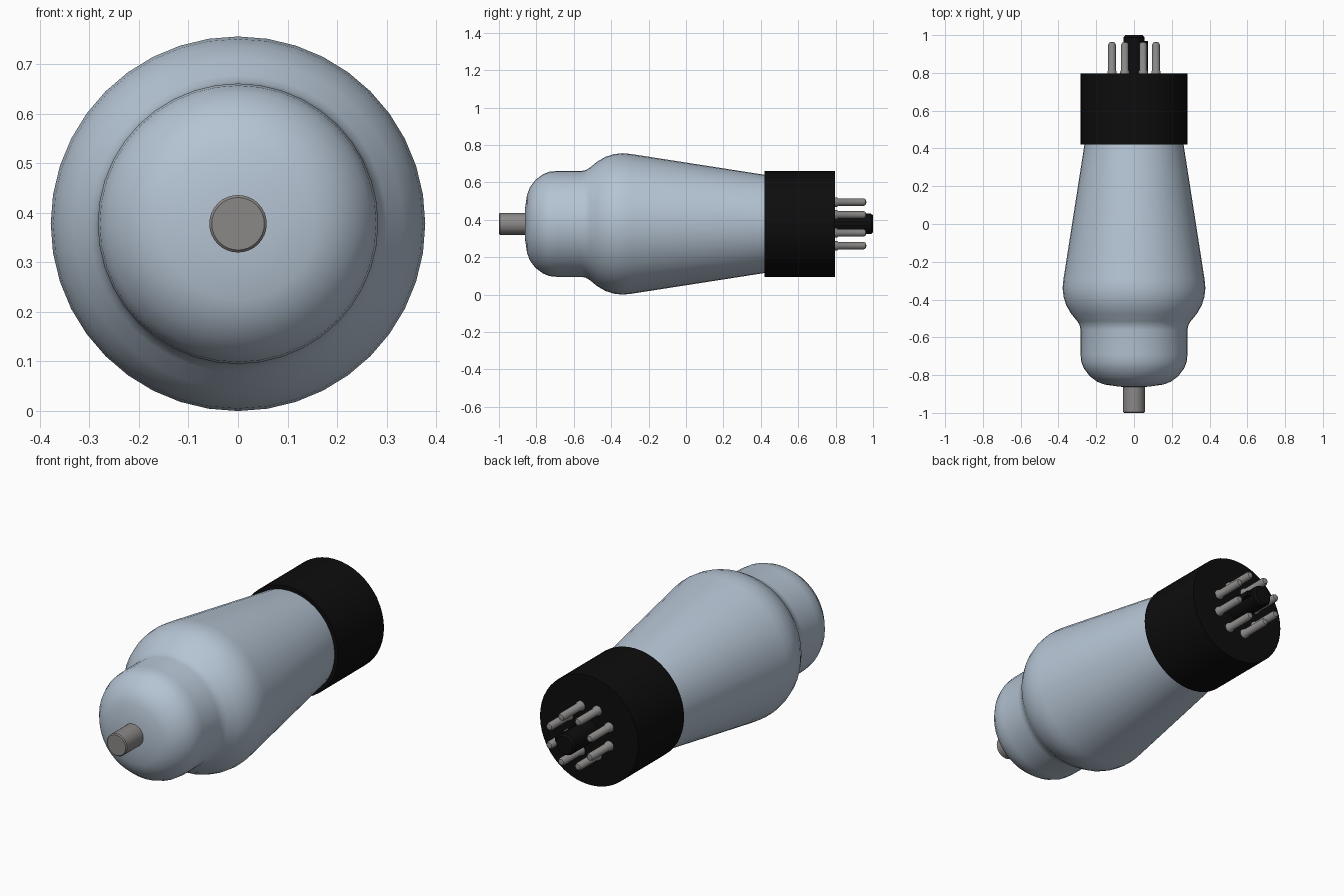
import bpy
import math
from mathutils import Matrix, Vector

if "Cube" in bpy.data.objects:
    bpy.data.objects.remove(bpy.data.objects["Cube"], do_unlink=True)

AXIS_Z = 0.378


def material(name, color):
    mat = bpy.data.materials.new(name)
    mat.use_nodes = True
    mat.diffuse_color = (*color, 1)
    bsdf = mat.node_tree.nodes["Principled BSDF"]
    bsdf.inputs["Base Color"].default_value = (*color, 1)
    bsdf.inputs["Roughness"].default_value = 0.6
    return mat


glass = material("pale blue glass", (0.46, 0.55, 0.65))
metal = material("grey metal", (0.26, 0.25, 0.245))
bakelite = material("black bakelite", (0.004, 0.004, 0.004))


def lathe(name, profile, mat, segments, x=0.0, z=0.0, angle=30):
    """Spin (y, radius) points around an axis parallel to y."""
    verts, rings, faces = [], [], []
    for y, r in profile:
        start = len(verts)
        count = segments if r > 0 else 1
        for i in range(count):
            a = math.tau * i / segments
            verts.append((r * math.cos(a), y, r * math.sin(a)))
        rings.append([start + i % count for i in range(segments)])
    for a, b in zip(rings, rings[1:]):
        for i in range(segments):
            j = (i + 1) % segments
            face = list(dict.fromkeys((a[i], b[i], b[j], a[j])))
            faces.append(face)
    # close open ends with flat caps
    if profile[0][1] > 0:
        faces.append(rings[0])
    if profile[-1][1] > 0:
        faces.append(rings[-1][::-1])
    mesh = bpy.data.meshes.new(name)
    mesh.from_pydata(verts, [], faces)
    mesh.materials.append(mat)
    obj = bpy.data.objects.new(name, mesh)
    bpy.context.collection.objects.link(obj)
    obj.location = (x, 0, AXIS_Z + z)
    bpy.ops.object.select_all(action="DESELECT")
    obj.select_set(True)
    bpy.context.view_layer.objects.active = obj
    bpy.ops.object.shade_smooth_by_angle(angle=math.radians(angle))
    return obj


# Glass envelope: domed end, straight neck, shoulder and long taper
dome = [(-0.865, 0), (-0.861, 0.08), (-0.85, 0.155), (-0.835, 0.195),
        (-0.805, 0.235), (-0.765, 0.265), (-0.73, 0.279), (-0.69, 0.283)]
shoulder = [(-0.56, 0.283), (-0.535, 0.288), (-0.515, 0.3), (-0.475, 0.333),
            (-0.43, 0.359), (-0.385, 0.373), (-0.34, 0.378), (-0.295, 0.374)]
lathe("glass_envelope", dome + shoulder + [(0.43, 0.261)], glass, 40, angle=45)

# Metal top cap with a slightly eased rim
lathe("top_cap", [(-1, 0.053), (-0.995, 0.058), (-0.85, 0.058)], metal, 32)

# Dark cylindrical base
lathe("base", [(0.42, 0.283), (0.797, 0.283)], bakelite, 48)

# Central locating post and its key rib
lathe("locating_post", [(0.79, 0.055), (0.988, 0.055), (1, 0.046)], bakelite, 32)
bpy.ops.mesh.primitive_cube_add(size=1, location=(0.06, 0.88, AXIS_Z))
key = bpy.context.object
key.name = "locating_key"
key.data.transform(Matrix.Diagonal((0.03, 0.18, 0.024, 1)))
key.data.materials.append(bakelite)

# Eight contact pins with collars, evenly spaced around the post
pin = [(0.79, 0.025), (0.808, 0.025), (0.814, 0.02), (0.95, 0.02),
       (0.96, 0.015), (0.965, 0)]
for n in range(8):
    a = math.tau * (n + 0.5) / 8
    lathe(f"pin_{n + 1}", pin, metal, 16,
          0.126 * math.cos(a), 0.126 * math.sin(a), angle=40)
